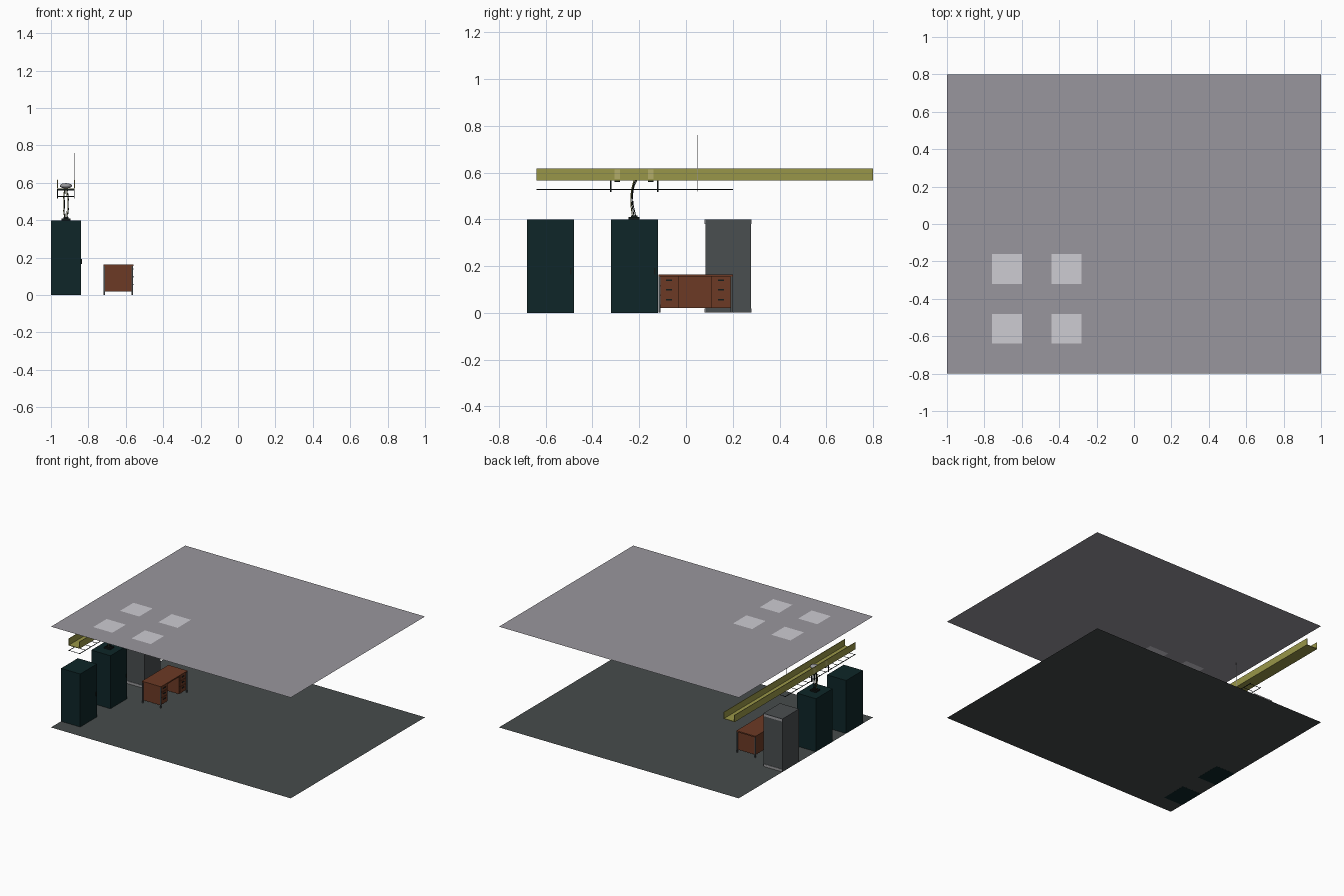
import bpy, bmesh, math
from mathutils import Vector

if "Cube" in bpy.data.objects:
    bpy.data.objects.remove(bpy.data.objects["Cube"])


def mat(name, rgb):
    m = bpy.data.materials.new(name)
    lin = [((c / 255 + 0.055) / 1.055) ** 2.4 if c > 10 else c / 255 / 12.92 for c in rgb]
    m.diffuse_color = (*lin, 1)
    m.use_nodes = True
    m.node_tree.nodes["Principled BSDF"].inputs["Base Color"].default_value = m.diffuse_color
    return m


FLOOR = mat("floor grey", (70, 75, 75))
CEIL = mat("ceiling grey", (153, 150, 157))
LIGHT = mat("light panel", (205, 204, 210))
TEAL = mat("dark teal", (14, 38, 40))
RACK = mat("rack grey", (74, 78, 80))
METAL = mat("pale metal", (155, 155, 158))
WOOD = mat("brown wood", (108, 58, 37))
YELLOW = mat("tray yellow", (153, 150, 72))
PALE = mat("pale yellow", (178, 172, 105))
BLACK = mat("black", (20, 27, 26))


def finish(name, bm, *mats):
    me = bpy.data.meshes.new(name)
    bm.to_mesh(me)
    bm.free()
    for m in mats:
        me.materials.append(m)
    ob = bpy.data.objects.new(name, me)
    bpy.context.collection.objects.link(ob)
    return ob


def boxes(name, m, *bounds):
    """One object from boxes given as (x0, x1, y0, y1, z0, z1)."""
    bm = bmesh.new()
    for x0, x1, y0, y1, z0, z1 in bounds:
        vs = bmesh.ops.create_cube(bm, size=1)["verts"]
        for v in vs:
            v.co = Vector(((x0 + x1) / 2 + v.co.x * (x1 - x0),
                           (y0 + y1) / 2 + v.co.y * (y1 - y0),
                           (z0 + z1) / 2 + v.co.z * (z1 - z0)))
    return finish(name, bm, m)


def grid_plane(name, xs, ys, z, mats, rule=lambda x, y: 0):
    bm = bmesh.new()
    vs = [[bm.verts.new((x, y, z)) for y in ys] for x in xs]
    for i in range(len(xs) - 1):
        for j in range(len(ys) - 1):
            f = bm.faces.new((vs[i][j], vs[i + 1][j], vs[i + 1][j + 1], vs[i][j + 1]))
            f.material_index = rule(i, j)
    return finish(name, bm, *mats)


def tube(name, m, r, paths, kind='POLY'):
    cu = bpy.data.curves.new(name, 'CURVE')
    cu.dimensions = '3D'
    cu.bevel_depth = r
    cu.bevel_resolution = 1
    cu.use_fill_caps = True
    cu.resolution_u = 6
    for path in paths:
        if kind == 'POLY':
            sp = cu.splines.new('POLY')
            sp.points.add(len(path) - 1)
            for p, co in zip(sp.points, path):
                p.co = (*co, 1)
        else:
            sp = cu.splines.new('BEZIER')
            sp.bezier_points.add(len(path) - 1)
            for p, co in zip(sp.bezier_points, path):
                p.co = co
                p.handle_left_type = p.handle_right_type = 'AUTO'
    cu.materials.append(m)
    ob = bpy.data.objects.new(name, cu)
    bpy.context.collection.objects.link(ob)
    return ob


# floor, and ceiling with four light panels (odd grid cells)
grid_plane("floor", [-1, 1], [-.8, .8], .0005, [FLOOR])
grid_plane("ceiling", [-1, -.76, -.6, -.44, -.28, 1], [-.8, -.64, -.48, -.32, -.16, .8],
           .76, [CEIL, LIGHT], lambda i, j: int(i in (1, 3) and j in (1, 3)))

# two teal cabinets with door handles on the +x side
for n, y0 in enumerate((-.68, -.32)):
    boxes(f"cabinet_{n + 1}", TEAL, (-1, -.84, y0, y0 + .2, 0, .4))
    boxes(f"cabinet_handle_{n + 1}", BLACK, (-.84, -.835, y0 + .184, y0 + .19, .165, .192))

# grey rack with pale strips at top and bottom
boxes("rack", RACK, (-1, -.84, .083, .277, .0008, .397))
boxes("rack_strips", METAL,
      *[(-.995, -.845, y, y + .003, z, z + .018)
        for y in (.08, .277) for z in (.001, .38)])
boxes("rack_lid", RACK, (-1, -.84, .08, .28, .397, .4))

# desk: top, two pedestals, back panel
boxes("desk_top", WOOD, (-.72, -.56, -.118, .2, .155, .164))
boxes("desk_pedestals", WOOD, (-.715, -.568, -.112, -.03, .02, .155),
      (-.715, -.568, .108, .192, .02, .155))
boxes("desk_back_panel", WOOD, (-.715, -.707, -.03, .108, .02, .155))
drawers, pulls = [], []
for yc in (-.072, .15):
    for z in (.055, .097, .138):
        drawers.append((-.568, -.565, yc - .037, yc + .037, z - .019, z + .016))
        pulls.append((-.565, -.56, yc - .013, yc + .013, z - .002, z + .004))
boxes("drawer_fronts", WOOD, *drawers)
boxes("drawer_pulls", BLACK, *pulls)
boxes("desk_legs", RACK, *[(x, x + .008, y, y + .008, .001, .155)
                           for x in (-.719, -.569) for y in (-.118, .191)])

# yellow U-shaped cable channel
boxes("channel", YELLOW, (-.963, -.877, -.64, .8, .566, .57),
      (-.966, -.962, -.64, .8, .566, .618), (-.878, -.874, -.64, .8, .566, .618))
boxes("channel_clamps", PALE, *[(x, x + .006, y, y + .024, .572, .614)
                                for x in (-.968, -.878) for y in (-.306, -.163)])
boxes("channel_bases", BLACK, *[(-.967, -.873, y, y + .024, .56, .566)
                                for y in (-.306, -.163)])

# rounded grey drop-out inside the channel above the cables
bm = bmesh.new()
bmesh.ops.create_uvsphere(bm, u_segments=20, v_segments=10, radius=1)
for v in bm.verts:
    v.co = Vector((-.92 + v.co.x * .033, -.22 + v.co.y * .03, .584 + v.co.z * .014))
for f in bm.faces:
    f.smooth = True
finish("cable_dropout", bm, METAL)

# wire ladder under the channel
tube("ladder_rails", BLACK, .0025, [[(x, -.64, .527), (x, .2, .527)] for x in (-.965, -.875)])
tube("ladder_rungs", BLACK, .0018,
     [[(-.965, -.635 + i * .069, .527), (-.875, -.635 + i * .069, .527)] for i in range(13)])
boxes("ladder_hangers", BLACK, *[(x, x + .005, y - .003, y + .003, .517, .566)
                                 for x in (-.967, -.878) for y in (-.321, -.12)])

# threaded rod to the ceiling
tube("hanger_rod", METAL, .0016, [[(-.875, .048, .52), (-.875, .048, .76)]])

# cable entry on the second cabinet and the cables rising to the channel
boxes("cable_entry", BLACK, (-.945, -.895, -.245, -.199, .4, .41),
      (-.934, -.906, -.236, -.208, .41, .417))
paths = []
for i in range(6):
    a = i * math.tau / 6
    c, s = math.cos(a), math.sin(a)
    paths.append([(-.92 + .008 * c, -.222 + .008 * s, .412),
                  (-.92 + .015 * c, -.232 + .005 * s, .48),
                  (-.92 + .011 * c, -.226 + .004 * s, .54),
                  (-.92 + .007 * c, -.214 + .007 * s, .572)])
tube("cables_dark", BLACK, .002, paths[::2] + paths[1:2], 'BEZIER')
tube("cables_yellow", YELLOW, .002, paths[3::2], 'BEZIER')
